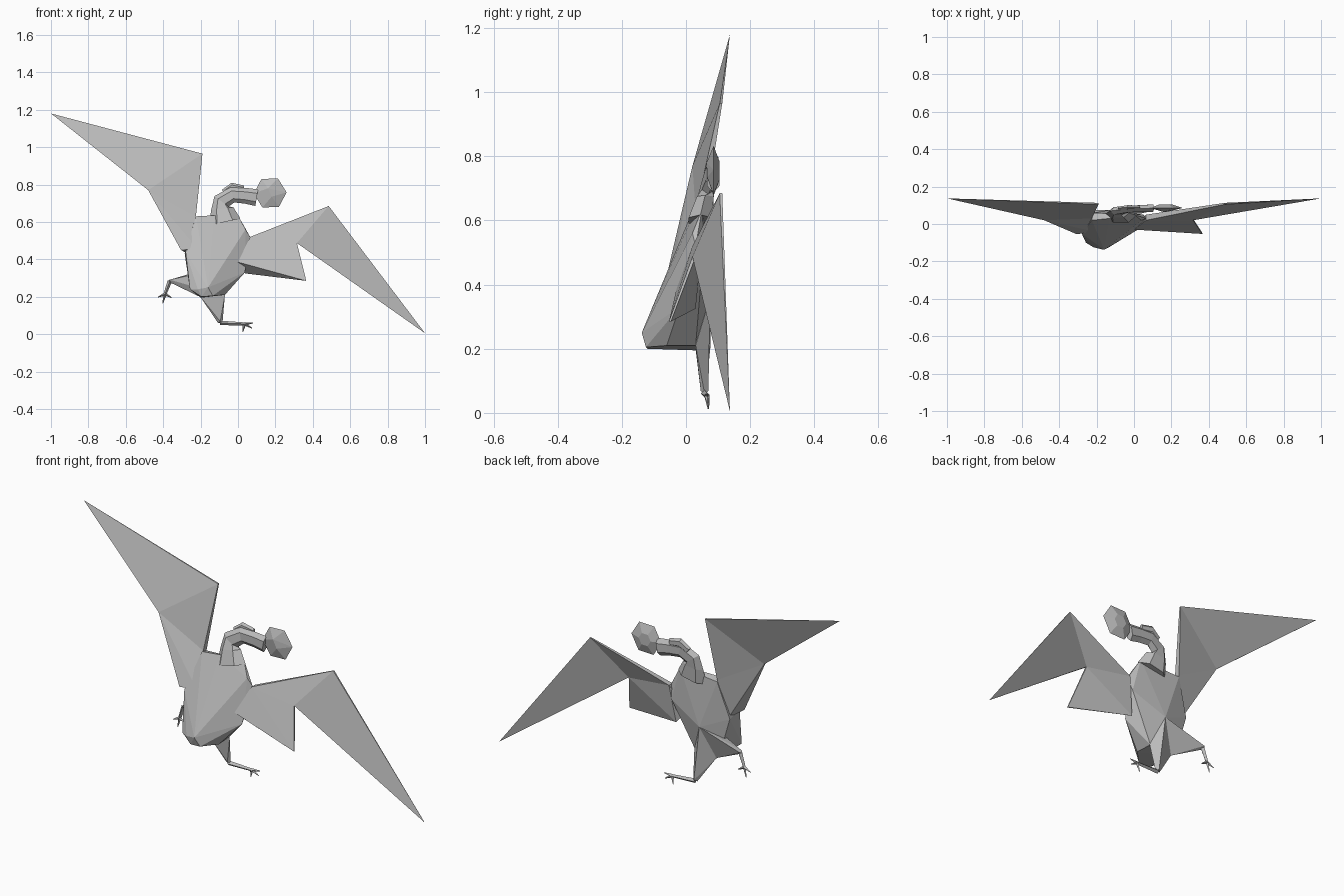
import bpy, bmesh, math
from mathutils import Vector

if "Cube" in bpy.data.objects:
    bpy.data.objects.remove(bpy.data.objects["Cube"])

GREY = (0.5, 0.5, 0.5, 1)
mat = bpy.data.materials.new("plain grey")
mat.use_nodes = True
mat.diffuse_color = GREY
mat.node_tree.nodes["Principled BSDF"].inputs["Base Color"].default_value = GREY


def finish(bm, name):
    bmesh.ops.recalc_face_normals(bm, faces=bm.faces)
    me = bpy.data.meshes.new(name)
    bm.to_mesh(me)
    bm.free()
    me.materials.append(mat)
    ob = bpy.data.objects.new(name, me)
    bpy.context.collection.objects.link(ob)
    return ob


def hull(name, points):
    """Faceted solid wrapped around a few corner points."""
    bm = bmesh.new()
    for p in points:
        bm.verts.new(p)
    res = bmesh.ops.convex_hull(bm, input=bm.verts)
    loose = {v for v in res["geom_interior"] if isinstance(v, bmesh.types.BMVert)}
    bmesh.ops.delete(bm, geom=list(loose), context="VERTS")
    return finish(bm, name)


def limb(name, path, sides=4, flat=1.0):
    """Tapered tube along a path of (x, y, z, radius), flattened in depth."""
    bm = bmesh.new()
    rings = []
    pts = [Vector(p[:3]) for p in path]
    for i, p in enumerate(pts):
        t = pts[min(i + 1, len(pts) - 1)] - pts[max(i - 1, 0)]
        n = Vector((t.z, 0, -t.x)).normalized()
        r = path[i][3]
        ring = []
        for k in range(sides):
            a = math.tau * k / sides
            ring.append(bm.verts.new(p + n * r * math.cos(a)
                                     + Vector((0, r * flat * math.sin(a), 0))))
        rings.append(ring)
    for a, b in zip(rings, rings[1:]):
        for k in range(sides):
            j = (k + 1) % sides
            bm.faces.new((a[k], a[j], b[j], b[k]))
    bm.faces.new(rings[0])
    bm.faces.new(rings[-1])
    return finish(bm, name)


def thick(p, d=0.01):
    """A corner doubled in depth, to give a panel its thickness."""
    return [p, (p[0], p[1] + d, p[2])]


def wing(side, root_top, root_low, root_back, corner, joint, elbow, tip):
    hull(side + "_wing_inner",
         thick(root_top, 0.03) + [root_low, root_back] + thick(corner, 0.006) + thick(joint))
    hull(side + "_wing_arm", thick(root_top, 0.03) + thick(joint) + thick(elbow, 0.008))
    hull(side + "_wing_outer", thick(joint) + thick(elbow, 0.008) + [tip])


def leg(side, thigh, knee, ankle, toes):
    kx, ky, kz = knee
    hull(side + "_thigh", thigh + [(kx - .012, ky, kz), (kx + .012, ky, kz),
                                   (kx, ky - .012, kz + .008), (kx, ky + .012, kz + .008)])
    limb(side + "_shin", [knee + (.012,), ankle + (.008,)])
    for i, toe in enumerate(toes):
        limb(f"{side}_toe_{i + 1}", [ankle + (.009,), toe + (.002,)])


# Torso: narrow shoulders, belly pushed forward at the bottom
hull("torso", [
    (-.225, .02, .63), (-.225, .06, .62), (-.13, .03, .635), (0, .05, .635),
    (.04, .02, .56), (.065, .03, .52), (-.28, -.05, .44), (-.285, .04, .43),
    (0, -.03, .385), (.037, -.02, .33), (.05, .05, .45), (-.13, .075, .36),
    (-.257, -.1, .24), (-.16, -.138, .25), (-.215, -.125, .24),
    (-.135, -.125, .205), (-.195, -.12, .2), (-.07, -.06, .21),
    (-.075, .03, .21), (-.2, .03, .195), (-.25, .04, .31)])

# Wings: one raised, one lowered
wing("right", (-.225, .03, .63), (-.215, -.04, .455), (-.27, .03, .43),
     (-.305, -.055, .45), (-.48, .02, .77), (-.19, .105, .965), (-1, .137, 1.18))
wing("left", (.065, .02, .52), (0, -.03, .385), (.037, .03, .325),
     (.365, -.053, .285), (.315, .02, .487), (.485, .105, .685), (1, .137, .005))

# Bent neck, with a small crest on top
limb("neck", [(-.07, .045, .60, .085), (-.085, .06, .67, .06), (-.088, .07, .71, .047),
              (-.03, .08, .745, .042), (.04, .083, .74, .042), (.1, .085, .73, .045)],
     6, 0.5)
limb("crest", [(-.075, .085, .755, .02), (-.03, .09, .785, .025), (.03, .09, .775, .02)], 6, 0.5)

# Flat six-sided head
head = []
for k in range(6):
    a = math.radians(60 * k + 2)
    c, s = math.cos(a), math.sin(a)
    head.append((.172 + .088 * c, .086, .755 + .088 * s))
    head.append((.17 + .035 * c, .104, .755 + .035 * s))
head += [(.16, .064, .78), (.18, .066, .735)]
hull("head", head)

# Legs with three toes each
leg("left", [(-.2, .03, .198), (-.07, .03, .21), (-.13, .075, .36), (-.12, .03, .3)],
    (-.095, .058, .06), (.035, .065, .055),
    [(.08, .068, .06), (.075, .068, .032), (.025, .07, .012)])
leg("right", [(-.2, .03, .198), (-.255, .02, .315), (-.13, .075, .36), (-.22, .01, .25)],
    (-.365, .066, .283), (-.39, .068, .215),
    [(-.428, .07, .198), (-.402, .07, .165), (-.355, .07, .195)])
